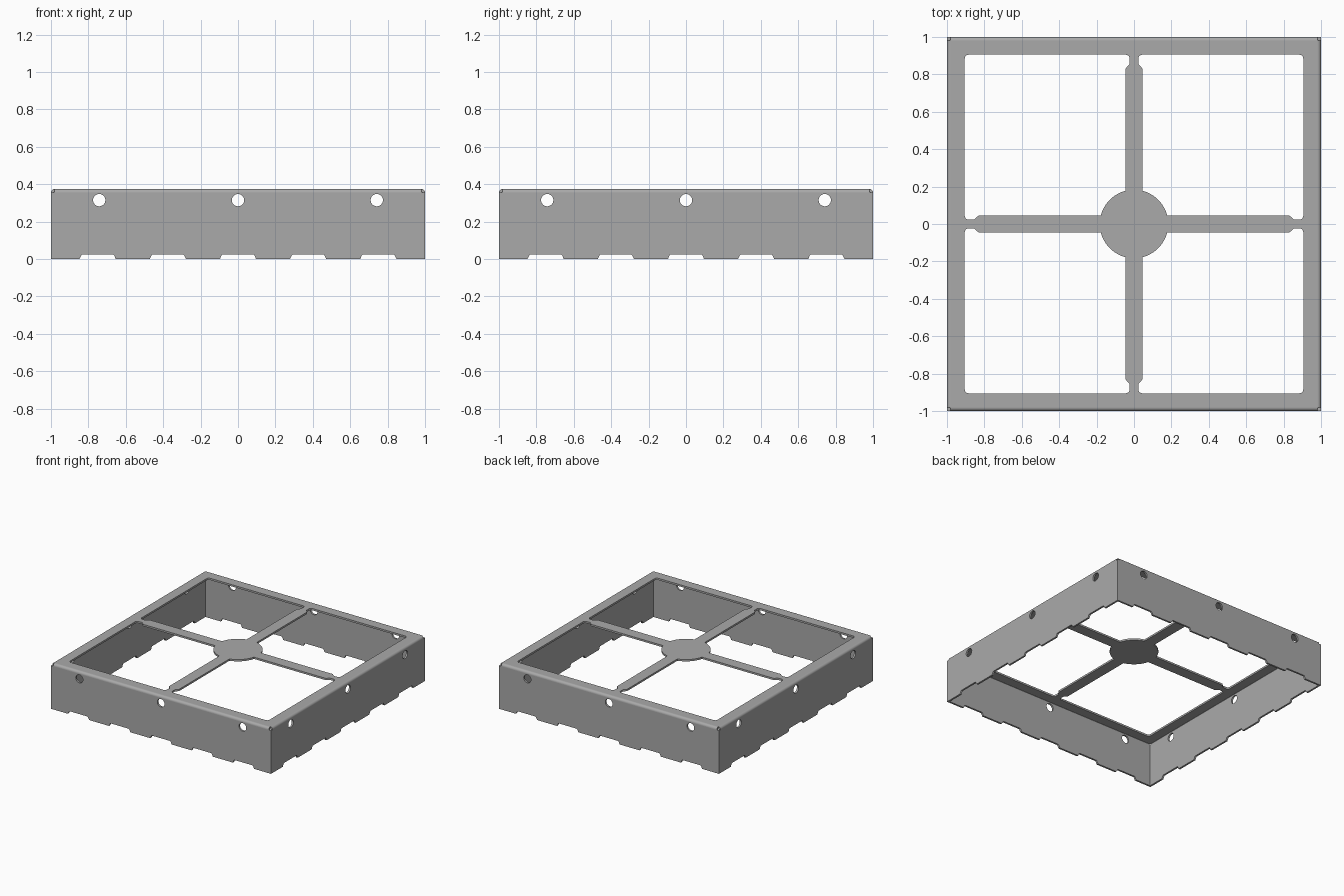
import bpy, bmesh, math
from mathutils import Matrix, Vector

if "Cube" in bpy.data.objects:
    bpy.data.objects.remove(bpy.data.objects["Cube"])

H = 0.375    # total height
T = 0.015    # sheet thickness
R = 0.02     # outer bend radius

steel = bpy.data.materials.new("grey_steel")
steel.use_nodes = True
steel.diffuse_color = (0.4, 0.4, 0.4, 1)
steel.node_tree.nodes["Principled BSDF"].inputs["Base Color"].default_value = (0.4, 0.4, 0.4, 1)


def arc(cx, cy, r, a0, a1, n):
    return [(cx + r * math.cos(math.radians(a0 + (a1 - a0) * i / n)),
             cy + r * math.sin(math.radians(a0 + (a1 - a0) * i / n))) for i in range(n + 1)]


def rounded(points, n=5):
    """Outline from (x, y, fillet radius) corners."""
    out = []
    for i, (x, y, r) in enumerate(points):
        p = Vector((x, y))
        if r == 0:
            out.append((x, y))
            continue
        a = (Vector(points[i - 1][:2]) - p).normalized()
        b = (Vector(points[(i + 1) % len(points)][:2]) - p).normalized()
        half = a.angle(b) / 2
        c = p + (a + b).normalized() * r / math.sin(half)
        s = p + a * r / math.tan(half) - c
        e = p + b * r / math.tan(half) - c
        sweep = s.angle_signed(e)
        for k in range(n + 1):
            q = c + Matrix.Rotation(-sweep * k / n, 2) @ s
            out.append((q.x, q.y))
    return out


def sheet(name, outlines, thickness, matrix):
    """Flat plate cut from outlines; the later outlines are holes."""
    curve = bpy.data.curves.new(name, 'CURVE')
    curve.dimensions = '2D'
    curve.fill_mode = 'BOTH'
    curve.extrude = thickness / 2
    for pts in outlines:
        s = curve.splines.new('POLY')
        s.points.add(len(pts) - 1)
        for p, (x, y) in zip(s.points, pts):
            p.co = (x, y, 0, 1)
        s.use_cyclic_u = True
    tmp = bpy.data.objects.new(name + "_outline", curve)
    bpy.context.collection.objects.link(tmp)
    mesh = bpy.data.meshes.new_from_object(
        tmp.evaluated_get(bpy.context.evaluated_depsgraph_get()))
    bpy.data.objects.remove(tmp)
    bm = bmesh.new()
    bm.from_mesh(mesh)
    bmesh.ops.remove_doubles(bm, verts=bm.verts, dist=1e-5)
    bmesh.ops.recalc_face_normals(bm, faces=bm.faces)
    bm.transform(matrix)
    bm.to_mesh(mesh)
    bm.free()
    mesh.materials.clear()
    mesh.materials.append(steel)
    obj = bpy.data.objects.new(name, mesh)
    bpy.context.collection.objects.link(obj)
    bpy.ops.object.select_all(action='DESELECT')
    obj.select_set(True)
    bpy.context.view_layer.objects.active = obj
    bpy.ops.object.shade_smooth_by_angle(angle=math.radians(30))
    return obj


# Top plate: rim, four necked spokes and a centre disc left by four windows
E = 1 - R
W, N, S, D = 0.905, 0.024, 0.046, 0.183
a0 = math.degrees(math.asin(S / D))
corner = [(S, 0.83, 0.01), (N, 0.855, 0.01), (N, W, 0.02), (W, W, 0.02),
          (W, N, 0.02), (0.855, N, 0.01), (0.83, S, 0.01)]
disc_edge = [(x, y, 0) for x, y in arc(0, 0, D, a0, 90 - a0, 16)]
window = rounded(corner + disc_edge)
windows = []
for k in range(4):
    rot = Matrix.Rotation(math.radians(90 * k), 2)
    windows.append([tuple(rot @ Vector(p)) for p in window])
sheet("top_plate", [[(-E, -E), (E, -E), (E, E), (-E, E)]] + windows, T,
      Matrix.Translation((0, 0, H - T / 2)))

# Side walls with round holes, a tabbed bottom edge and a bend into the top
bend = arc(1 - R, H - R, R, 0, 90, 8) + arc(1 - R, H - R, R - T, 90, 0, 8)
to_bend = Matrix(((0, 0, -1, 0), (-1, 0, 0, 0), (0, 1, 0, 0), (0, 0, 0, 1)))
holes = [arc(x, 0.315, 0.033, 0, 345, 23) for x in (-0.742, 0, 0.742)]
for k, side in enumerate(("front", "left", "back", "right")):
    turn = Matrix.Rotation(math.radians(90 * k), 4, 'Z')
    half = 1 if k % 2 else 1 - T     # front and back fit between the side walls
    edge = [(-half, 0, 0)]
    for c in (-0.75, -0.375, 0, 0.375, 0.75):
        edge += [(c - 0.097, 0, 0), (c - 0.085, 0.025, 0.01),
                 (c + 0.085, 0.025, 0.01), (c + 0.097, 0, 0)]
    edge += [(half, 0, 0), (half, H - R, 0), (-half, H - R, 0)]
    sheet(side + "_wall", [rounded(edge)] + holes, T,
          turn @ Matrix.Translation((0, -1 + T / 2, 0)) @ Matrix.Rotation(math.pi / 2, 4, 'X'))
    sheet(side + "_bend", [bend], 2 * E, turn @ to_bend)
